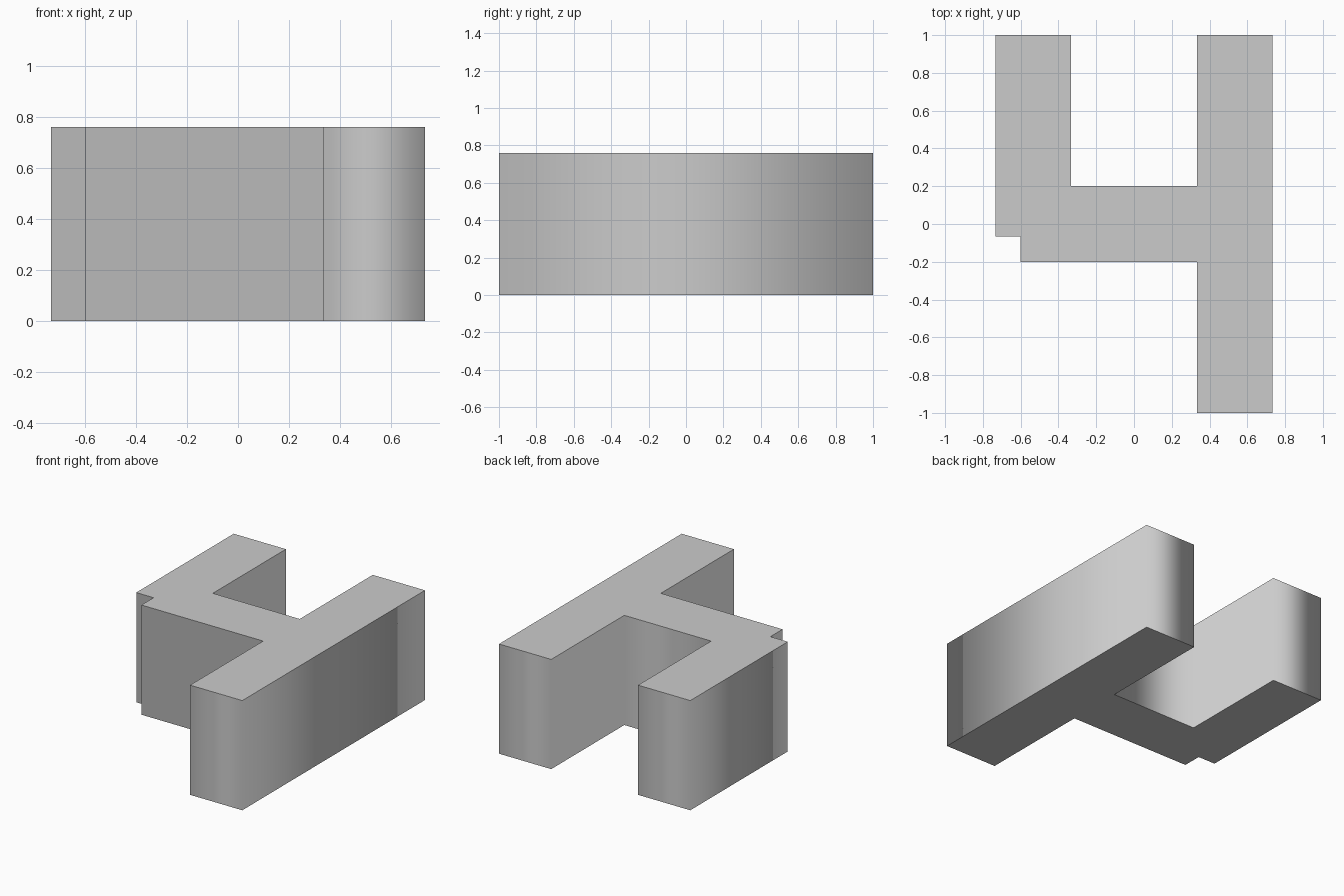
import bpy
import bmesh

HEIGHT = 0.76

cube = bpy.data.objects.get("Cube")
if cube:
    bpy.data.objects.remove(cube, do_unlink=True)

# Plain grey finish
grey = bpy.data.materials.new("plain grey")
grey.use_nodes = True
grey.diffuse_color = (0.6, 0.6, 0.6, 1)
grey.node_tree.nodes["Principled BSDF"].inputs["Base Color"].default_value = (0.6, 0.6, 0.6, 1)

# Outline: tall stroke, crossbar with stepped corner, short stroke
outline = [
    (0.333, -1), (0.733, -1), (0.733, 1), (0.333, 1),
    (0.333, 0.2), (-0.333, 0.2), (-0.333, 1), (-0.733, 1),
    (-0.733, -0.067), (-0.6, -0.067), (-0.6, -0.2), (0.333, -0.2),
]

# Extrude the outline into a solid block
bm = bmesh.new()
base = bm.faces.new([bm.verts.new((x, y, 0)) for x, y in outline])
top = bmesh.ops.extrude_face_region(bm, geom=[base], use_keep_orig=True)
top_verts = [g for g in top["geom"] if isinstance(g, bmesh.types.BMVert)]
bmesh.ops.translate(bm, verts=top_verts, vec=(0, 0, HEIGHT))
bmesh.ops.recalc_face_normals(bm, faces=bm.faces)

# Smooth walls run around the corners; the caps stay flat with crisp rims
for face in bm.faces:
    face.smooth = abs(face.normal.z) < 0.5
for edge in bm.edges:
    edge.smooth = any(abs(f.normal.z) < 0.5 for f in edge.link_faces) and all(
        f.smooth for f in edge.link_faces)

mesh = bpy.data.meshes.new("stepped_block")
bm.to_mesh(mesh)
bm.free()
mesh.materials.append(grey)
block = bpy.data.objects.new("stepped_block", mesh)
bpy.context.collection.objects.link(block)
